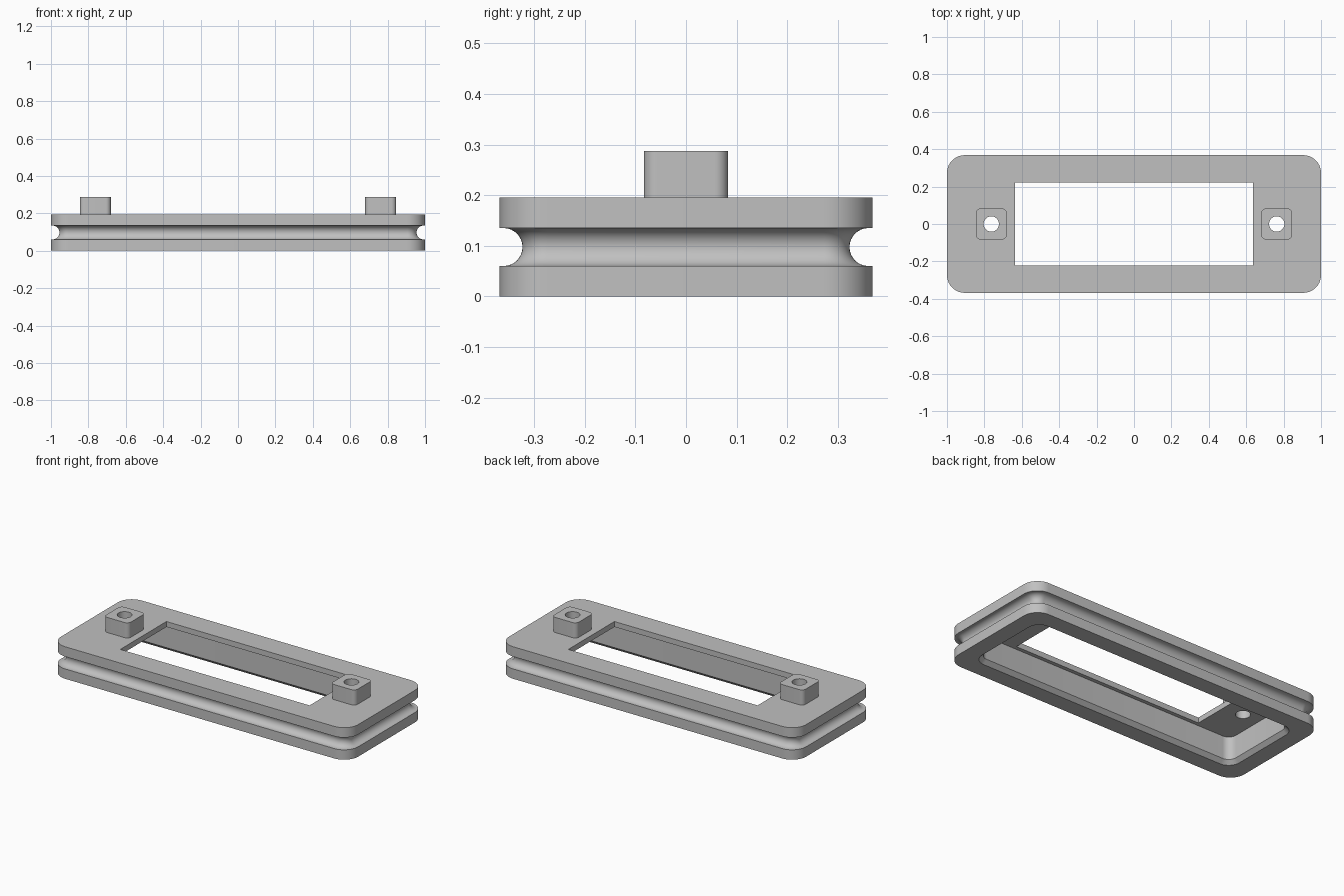
import bpy, bmesh, math

cube = bpy.data.objects.get("Cube")
if cube:
    bpy.data.objects.remove(cube, do_unlink=True)

grey = bpy.data.materials.new("plain grey")
grey.use_nodes = True
grey.diffuse_color = (0.53, 0.53, 0.53, 1)
grey.node_tree.nodes["Principled BSDF"].inputs["Base Color"].default_value = grey.diffuse_color

HALF_X, HALF_Y, HEIGHT = 1.0, 0.368, 0.195
BOSS_X, BOSS_TOP = 0.763, 0.287


def rounded_rect(hx, hy, r, steps=10):
    """Counter-clockwise outline with rounded corners."""
    pts = []
    for i, (sx, sy) in enumerate([(1, 1), (-1, 1), (-1, -1), (1, -1)]):
        for k in range(steps + 1):
            a = math.pi / 2 * (i + k / steps)
            pts.append((sx * (hx - r) + r * math.cos(a), sy * (hy - r) + r * math.sin(a)))
    return pts


def loft(name, hx, hy, r, profile, cx=0.0):
    """Stack rounded outlines, each given as (inset, height), into a closed solid."""
    bm = bmesh.new()
    rings = []
    for inset, z in profile:
        outline = rounded_rect(hx - inset, hy - inset, r - inset)
        rings.append([bm.verts.new((x + cx, y, z)) for x, y in outline])
    n = len(rings[0])
    for low, high in zip(rings, rings[1:]):
        for i in range(n):
            j = (i + 1) % n
            bm.faces.new((low[i], low[j], high[j], high[i]))
    bm.faces.new(rings[0][::-1])
    bm.faces.new(rings[-1])
    return finish(name, bm)


def finish(name, bm):
    bmesh.ops.recalc_face_normals(bm, faces=bm.faces)
    mesh = bpy.data.meshes.new(name)
    bm.to_mesh(mesh)
    bm.free()
    mesh.materials.append(grey)
    obj = bpy.data.objects.new(name, mesh)
    bpy.context.collection.objects.link(obj)
    return obj


def cylinder(name, r, x):
    bm = bmesh.new()
    bmesh.ops.create_cone(bm, cap_ends=True, segments=40, radius1=r, radius2=r, depth=1)
    bmesh.ops.translate(bm, verts=bm.verts, vec=(x, 0, 0.2))
    return finish(name, bm)


def box(name, hx, hy, z0, z1):
    bm = bmesh.new()
    bmesh.ops.create_cube(bm, size=1)
    bmesh.ops.scale(bm, verts=bm.verts, vec=(2 * hx, 2 * hy, z1 - z0))
    bmesh.ops.translate(bm, verts=bm.verts, vec=(0, 0, (z0 + z1) / 2))
    return finish(name, bm)


def cut(obj, cutters):
    for c in cutters:
        c.hide_render = True
        mod = obj.modifiers.new("cut", 'BOOLEAN')
        mod.operation, mod.solver, mod.object = 'DIFFERENCE', 'EXACT', c
    bpy.context.view_layer.update()
    mesh = bpy.data.meshes.new_from_object(obj.evaluated_get(bpy.context.evaluated_depsgraph_get()))
    obj.modifiers.clear()
    obj.data = mesh


# Frame body with a round groove running all the way round
R, MID, STRAIGHT = 0.0375, 0.0975, 0.0075
groove = []
for k in range(17):
    a = math.pi * k / 16
    groove.append((STRAIGHT + R * math.sin(a), MID - R * math.cos(a)))
profile = [(0, 0), (0, MID - R)] + groove + [(0, MID + R), (0, HEIGHT)]
frame = loft("frame_body", HALF_X, HALF_Y, 0.095, profile)

# Mounting bosses on the top
bosses = [loft(side + "_boss", 0.083, 0.083, 0.026, [(0, 0.18), (0, BOSS_TOP)], s * BOSS_X)
          for side, s in (("left", 1), ("right", -1))]

# Underside recess with chamfered mouth, window and screw holes
recess = loft("recess_cutter", 0.925, 0.293, 0.098,
              [(0, -0.025), (0.048, 0.023), (0.048, 0.162)])
window = box("window_cutter", 0.637, 0.222, 0.1, 0.3)
holes = [cylinder("hole_cutter", 0.041, s * BOSS_X) for s in (1, -1)]

cut(frame, [recess, window] + holes)
for boss, hole in zip(bosses, holes):
    cut(boss, [hole])
for helper in [recess, window] + holes:
    bpy.data.objects.remove(helper, do_unlink=True)

# Smooth the curves, keep the corners crisp
bpy.ops.object.select_all(action='DESELECT')
for obj in [frame] + bosses:
    obj.select_set(True)
bpy.context.view_layer.objects.active = frame
bpy.ops.object.shade_smooth_by_angle(angle=math.radians(30))
